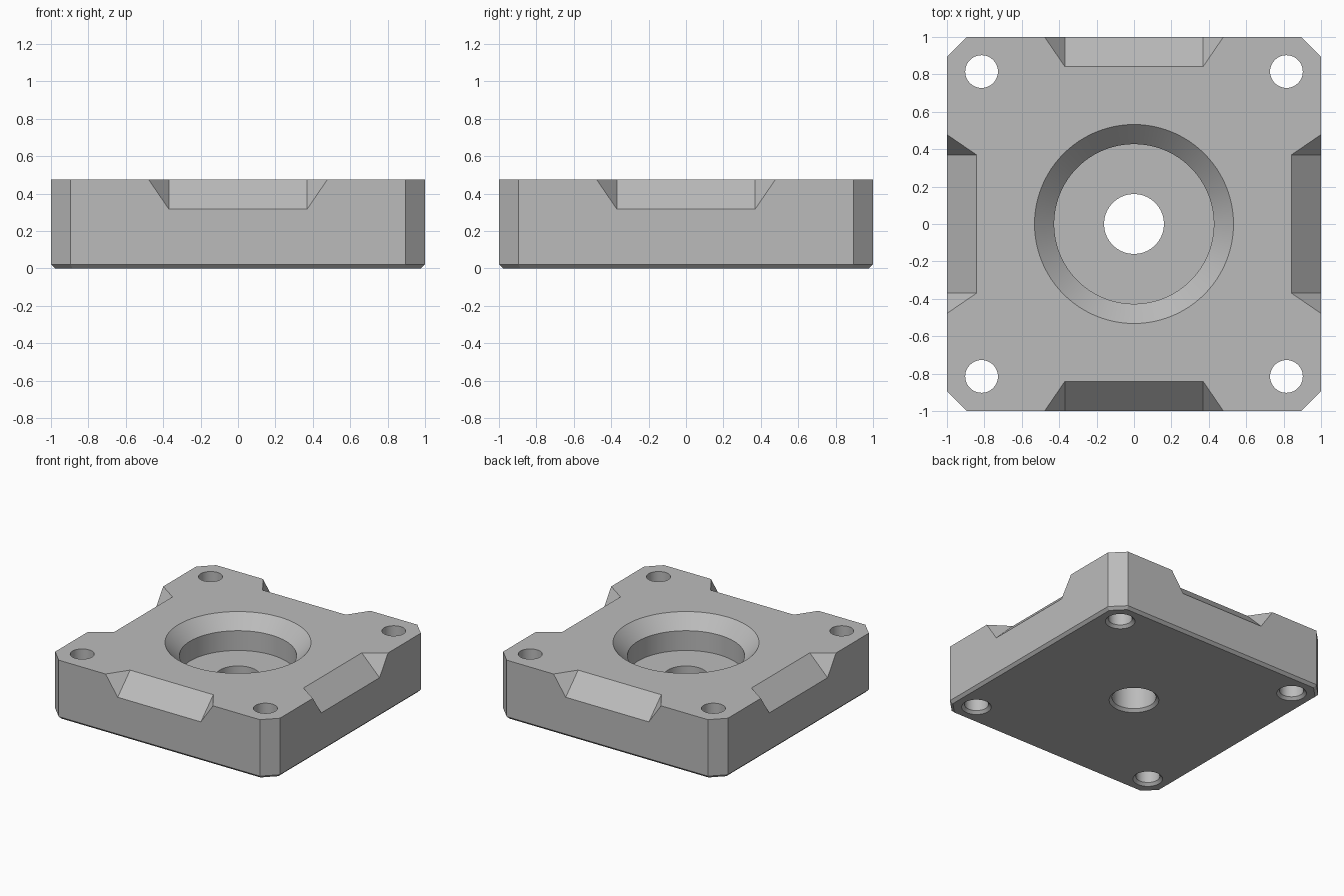
import bpy, bmesh
from math import sin, cos, pi, sqrt, radians
from mathutils import Matrix, Vector

if "Cube" in bpy.data.objects:
    bpy.data.objects.remove(bpy.data.objects["Cube"])

HEIGHT = 0.475
CORNER = 0.105    # cut across the vertical corners
BEVEL = 0.021     # small chamfer around the underside
NOTCH = 0.158     # depth of the sloped edge notches
OVER = 0.05       # how far cutters reach past the body


def flat_material(name, value):
    mat = bpy.data.materials.new(name)
    mat.use_nodes = True
    mat.diffuse_color = (value, value, value, 1)
    mat.node_tree.nodes["Principled BSDF"].inputs["Base Color"].default_value = (value, value, value, 1)
    return mat


def finish(bm, name):
    bmesh.ops.recalc_face_normals(bm, faces=bm.faces)
    mesh = bpy.data.meshes.new(name)
    bm.to_mesh(mesh)
    bm.free()
    obj = bpy.data.objects.new(name, mesh)
    bpy.context.collection.objects.link(obj)
    return obj


def loft(rings, name):
    """Skin a stack of matching rings and cap both ends."""
    bm = bmesh.new()
    rows = [[bm.verts.new(p) for p in ring] for ring in rings]
    n = len(rows[0])
    for low, high in zip(rows, rows[1:]):
        for i in range(n):
            j = (i + 1) % n
            bm.faces.new((low[i], low[j], high[j], high[i]))
    bm.faces.new(rows[0])
    bm.faces.new(rows[-1])
    return finish(bm, name)


def octagon(inset, z):
    a = 1 - inset
    b = 1 - CORNER + inset - inset * sqrt(2)
    quarter = [Vector((a, -b, z)), Vector((a, b, z))]
    return [Matrix.Rotation(k * pi / 2, 3, "Z") @ p for k in range(4) for p in quarter]


def lathe(profile, x, y, segments, name):
    angles = [2 * pi * i / segments for i in range(segments)]
    return loft([[(x + r * cos(t), y + r * sin(t), z) for t in angles] for r, z in profile], name)


def notch_cutter(turn):
    """Wedge with a sloped floor and slanted triangular ends, on one edge."""
    half, flare = 0.37, 0.108
    low, top, e = HEIGHT - NOTCH, HEIGHT, OVER
    wide = half + flare * (1 + 2 * e / NOTCH)
    bm = bmesh.new()
    for s in (-1, 1):
        for p in ((s * half, -1 - e, low - e),
                  (s * half, -1 + NOTCH + e, top + e),
                  (s * wide, -1 - e, top + e)):
            bm.verts.new(p)
    bmesh.ops.convex_hull(bm, input=bm.verts)
    bmesh.ops.rotate(bm, verts=bm.verts, cent=(0, 0, 0), matrix=Matrix.Rotation(turn, 3, "Z"))
    return finish(bm, "notch_cutter")


# Square plate with cut corners and a chamfered underside
body = loft([octagon(BEVEL, 0), octagon(0, BEVEL), octagon(0, HEIGHT)], "mounting_block")
body.data.materials.append(flat_material("plain grey", 0.5))

# Countersunk centre recess with a through hole
cutters = [lathe([(0.16 + BEVEL + OVER, -OVER), (0.16, BEVEL), (0.16, 0.211), (0.427, 0.211),
                  (0.427, HEIGHT - CORNER), (0.532 + OVER, HEIGHT + OVER)],
                 0, 0, 96, "recess_cutter")]

# Four bolt holes, chamfered underneath
for sx in (-1, 1):
    for sy in (-1, 1):
        cutters.append(lathe([(0.0875 + BEVEL + OVER, -OVER), (0.0875, BEVEL), (0.0875, HEIGHT + OVER)],
                             sx * 0.815, sy * 0.815, 48, "bolt_hole_cutter"))

# One sloped notch on each top edge
cutters += [notch_cutter(k * pi / 2) for k in range(4)]

bpy.ops.object.select_all(action="DESELECT")
body.select_set(True)
bpy.context.view_layer.objects.active = body
for cutter in cutters:
    cutter.hide_render = True
    cut = body.modifiers.new("cut", "BOOLEAN")
    cut.operation = "DIFFERENCE"
    cut.solver = "EXACT"
    cut.object = cutter
    bpy.ops.object.modifier_apply(modifier=cut.name)
    bpy.data.objects.remove(cutter)

bpy.ops.object.shade_smooth_by_angle(angle=radians(25))
